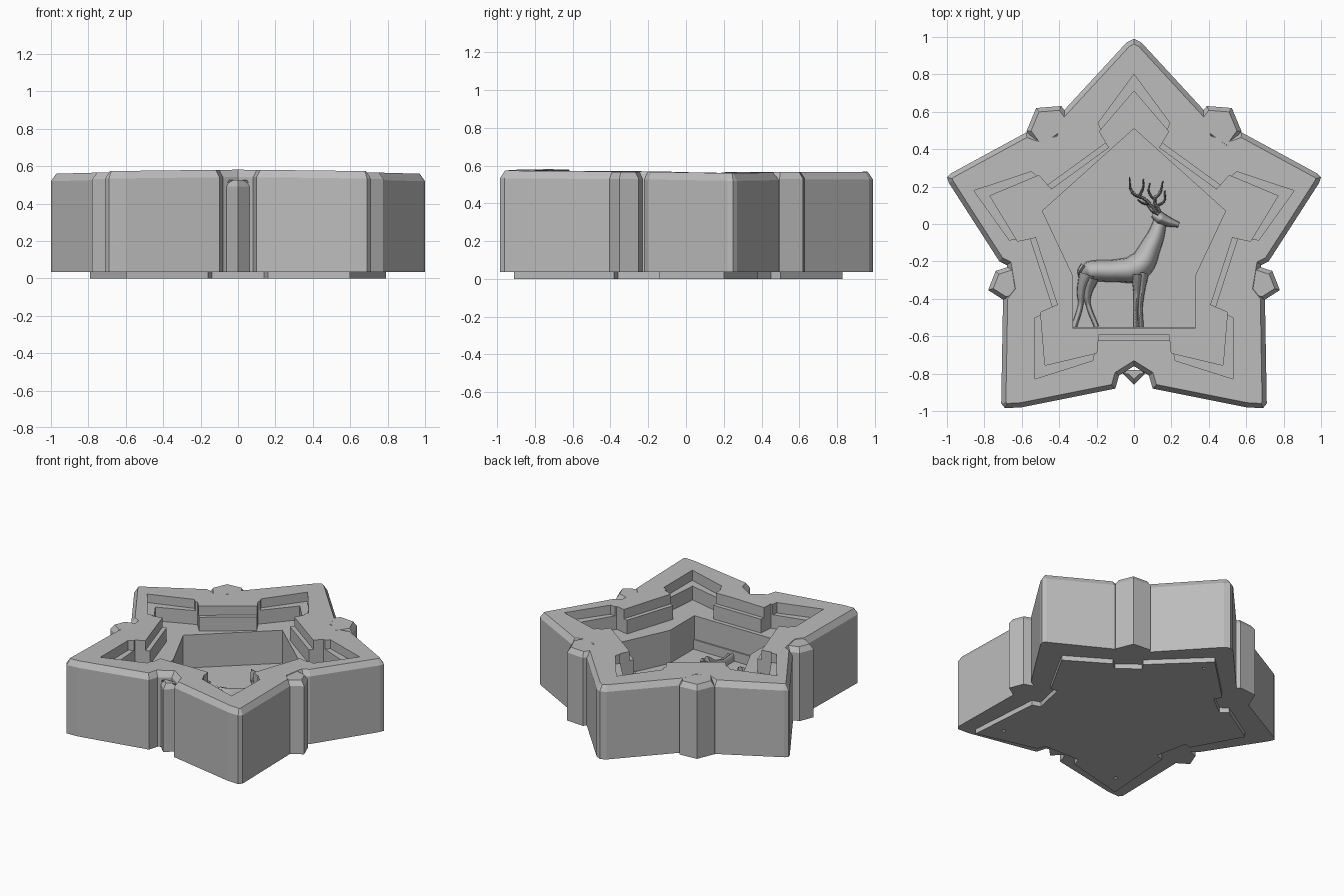
import bpy, bmesh
from math import sin, cos, pi
from mathutils import Vector

if "Cube" in bpy.data.objects:
    bpy.data.objects.remove(bpy.data.objects["Cube"])

stone = bpy.data.materials.new("plain grey")
stone.use_nodes = True
GREY = (0.5, 0.5, 0.5, 1)
stone.diffuse_color = GREY
stone.node_tree.nodes["Principled BSDF"].inputs["Base Color"].default_value = GREY

CENTRE = Vector((0, -0.1))
FLOOR = 0.16


def mirrored(half):
    """Close a right-hand outline, running back to front, across x = 0."""
    return half + [(-x, y) for x, y in reversed(half) if x > 0]


def sector(k, u, v):
    """Point at radius u and sideways offset v in the k-th hollow of the star."""
    a = -pi / 2 + k * 2 * pi / 5
    return (CENTRE.x + u * cos(a) - v * sin(a), CENTRE.y + u * sin(a) + v * cos(a))


def star(tip, *hollow):
    """Five-fold outline: each hollow profile followed by a tip."""
    pts = []
    for k in range(5):
        pts += [sector(k, u, -v) for u, v in reversed(hollow)]
        pts += [sector(k, u, v) for u, v in hollow]
        pts.append(sector(k, tip * cos(pi / 5), tip * sin(pi / 5)))
    return pts


def prism(name, outline, z0, z1, chamfer=0, rise=0):
    bm = bmesh.new()
    low = bm.faces.new([bm.verts.new((x, y, z0)) for x, y in outline])
    geom = bmesh.ops.extrude_face_region(bm, geom=[low])["geom"]
    top = [g for g in geom if isinstance(g, bmesh.types.BMFace)]
    bmesh.ops.translate(bm, verts=top[0].verts[:], vec=(0, 0, z1 - z0))
    bmesh.ops.recalc_face_normals(bm, faces=bm.faces)
    if chamfer:
        bmesh.ops.inset_region(bm, faces=top, thickness=chamfer, use_even_offset=True)
        bmesh.ops.translate(bm, verts=top[0].verts[:], vec=(0, 0, rise))
    mesh = bpy.data.meshes.new(name)
    bm.to_mesh(mesh)
    bm.free()
    mesh.materials.append(stone)
    obj = bpy.data.objects.new(name, mesh)
    bpy.context.collection.objects.link(obj)
    return obj


def cut(target, cutter):
    cutter.hide_render = True
    cutter.hide_viewport = True
    cutter.display_type = 'WIRE'
    mod = target.modifiers.new(cutter.name, 'BOOLEAN')
    mod.operation = 'DIFFERENCE'
    mod.solver = 'EXACT'
    mod.object = cutter


# Star wall with a chamfered, gently falling top
outline = mirrored([
    (0, 0.99), (0.04, 0.97), (0.4, 0.58), (0.43, 0.49), (0.52, 0.47), (0.575, 0.49),
    (0.98, 0.27), (1.0, 0.25), (0.99, 0.22), (0.72, -0.2), (0.68, -0.22), (0.66, -0.34),
    (0.7, -0.39), (0.71, -0.96), (0.69, -0.985), (0.6, -0.98), (0.1, -0.88), (0.08, -0.81),
    (0, -0.76)])
wall = prism("star_wall", outline, 0.035, 0.535, 0.025, 0.04)
for v in wall.data.vertices:
    if v.co.z > 0.3:
        v.co.z -= 0.008 * v.co.y + 0.014 * abs(v.co.x)

# Stepped ledges and the deep middle pit
pit = mirrored([(0, 0.51), (0.49, 0.07), (0.325, -0.28), (0.325, -0.56)])
cut(wall, prism("upper_step_cutter", star(0.9, (0.52, 0.2), (0.63, 0.22)), 0.5, 0.8))
cut(wall, prism("lower_step_cutter", star(0.81, (0.49, 0.19), (0.59, 0.2)), 0.4, 0.81))
cut(wall, prism("pit_cutter", pit, FLOOR, 0.82))

# Columns in the hollows between the arms
for k, (reach, half, height) in enumerate([(0.76, 0.07, 0.49), (0.82, 0.085, 0.53),
                                           (0.89, 0.115, 0.53), (0.89, 0.115, 0.53),
                                           (0.82, 0.085, 0.53)]):
    back = 0.08 if k == 0 else 0.2
    shape = [(reach, 0), (reach - 0.07, half), (reach - back, half),
             (reach - back, -half), (reach - 0.07, -half)]
    prism("hollow_column", [sector(k, u, v) for u, v in shape], 0.035, height,
          0.022, 0.035)

# Foot plate with notches and small holes
foot = prism("foot_plate", mirrored([
    (0, 0.83), (0.34, 0.5), (0.31, 0.45), (0.45, 0.34), (0.5, 0.38), (0.79, 0.2),
    (0.6, -0.14), (0.55, -0.13), (0.5, -0.36), (0.56, -0.38), (0.6, -0.91),
    (0.16, -0.8), (0.14, -0.74)]), 0, 0.036)
for k in range(5):
    a = pi / 2 + k * 2 * pi / 5
    hole = [(CENTRE.x + 0.82 * cos(a) + 0.013 * cos(t * pi / 4),
             CENTRE.y + 0.82 * sin(a) + 0.013 * sin(t * pi / 4)) for t in range(8)]
    cut(foot, prism("hole_cutter", hole, -0.1, 0.03))


# Stag relief lying on the pit floor: tapered, rounded strokes
def stroke(name, lines, height, resolution=6):
    curve = bpy.data.curves.new(name, 'CURVE')
    curve.dimensions = '3D'
    curve.bevel_depth = 1
    curve.bevel_resolution = resolution
    curve.use_fill_caps = True
    for pts in lines:
        s = curve.splines.new('BEZIER')
        s.resolution_u = 6
        s.bezier_points.add(len(pts) - 1)
        for p, (x, y, r) in zip(s.bezier_points, pts):
            p.co = (x, y, 0)
            p.radius = r
            p.handle_left_type = p.handle_right_type = 'AUTO'
    curve.materials.append(stone)
    obj = bpy.data.objects.new(name, curve)
    obj.location.z = FLOOR
    obj.scale.z = height
    bpy.context.collection.objects.link(obj)


stroke("stag_body", [[(-0.275, -0.27, 0.02), (-0.24, -0.255, 0.055), (-0.1, -0.25, 0.06),
                      (0.02, -0.23, 0.075), (0.09, -0.12, 0.055), (0.13, -0.02, 0.04),
                      (0.14, 0.04, 0.03)]], 1.5)
stroke("stag_head", [[(0.1, 0.05, 0.015), (0.14, 0.03, 0.035), (0.19, 0.01, 0.025),
                      (0.24, -0.005, 0.014)]], 3)
stroke("stag_ear", [[(0.13, 0.05, 0.012), (0.1, 0.075, 0.014), (0.07, 0.1, 0.003)]], 7)
stroke("stag_tail", [[(-0.27, -0.22, 0.015), (-0.29, -0.25, 0.012), (-0.295, -0.28, 0.004)]], 5)
stroke("stag_front_legs", [
    [(0.02, -0.27, 0.035), (0.015, -0.37, 0.018), (0.01, -0.45, 0.012), (0.01, -0.55, 0.014)],
    [(0.05, -0.26, 0.03), (0.04, -0.37, 0.016), (0.035, -0.45, 0.011), (0.04, -0.55, 0.012)]], 4)
stroke("stag_hind_legs", [
    [(-0.25, -0.27, 0.045), (-0.28, -0.36, 0.025), (-0.285, -0.43, 0.014), (-0.32, -0.55, 0.015)],
    [(-0.23, -0.29, 0.04), (-0.25, -0.38, 0.022), (-0.245, -0.43, 0.013), (-0.2, -0.55, 0.013)]], 3)
stroke("stag_antlers", [
    [(0.12, 0.06, 0.01), (0.06, 0.13, 0.009), (-0.01, 0.17, 0.008), (-0.025, 0.25, 0.003)],
    [(0.03, 0.15, 0.007), (0.05, 0.2, 0.006), (0.05, 0.24, 0.003)],
    [(0.08, 0.11, 0.007), (0.05, 0.11, 0.006), (0.02, 0.13, 0.003)],
    [(0.14, 0.06, 0.01), (0.11, 0.13, 0.009), (0.14, 0.17, 0.008), (0.155, 0.23, 0.003)],
    [(0.11, 0.13, 0.007), (0.08, 0.17, 0.006), (0.085, 0.22, 0.003)],
    [(0.13, 0.1, 0.007), (0.16, 0.12, 0.006), (0.165, 0.18, 0.003)]], 11, 3)

# Thin ground strip under the hooves
prism("ground_strip", [(-0.325, -0.56), (0.325, -0.56), (0.325, -0.55), (-0.325, -0.55)],
      FLOOR - 0.01, FLOOR + 0.07)
